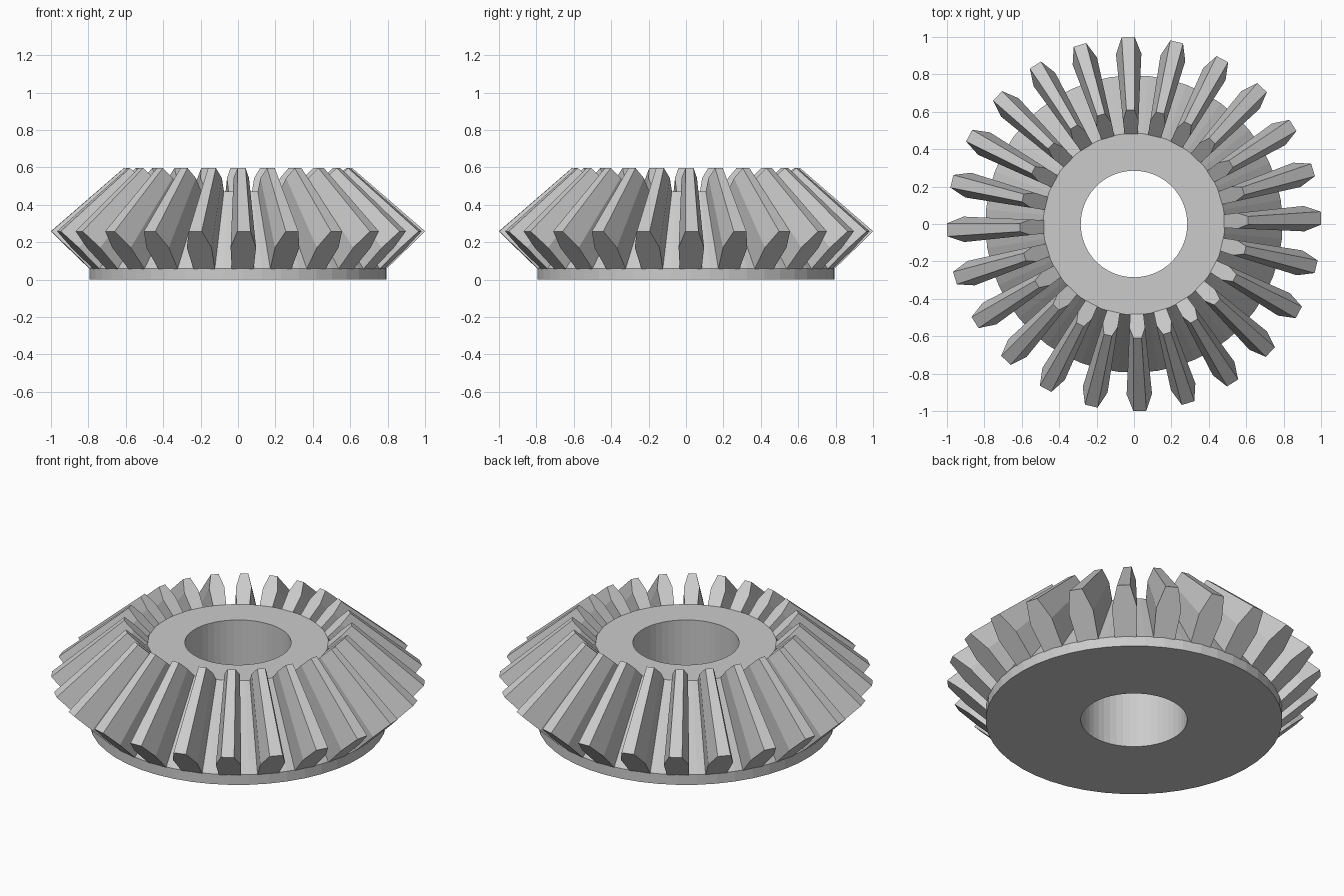
import bpy, bmesh, math
from mathutils import Matrix, Vector

if "Cube" in bpy.data.objects:
    bpy.data.objects.remove(bpy.data.objects["Cube"])

TEETH = 24
OFFSET = math.radians(1.8)   # angle of the first tooth
SEGMENTS = 48
APEX_Z = 1.125               # point where all tooth lines converge
INNER = 0.61                 # scale of the small tooth end towards the apex

steel = bpy.data.materials.new("steel_grey")
steel.diffuse_color = (0.6, 0.6, 0.6, 1)
steel.use_nodes = True
steel.node_tree.nodes["Principled BSDF"].inputs["Base Color"].default_value = steel.diffuse_color


def add_object(name, bm):
    bmesh.ops.recalc_face_normals(bm, faces=bm.faces)
    mesh = bpy.data.meshes.new(name)
    bm.to_mesh(mesh)
    bm.free()
    mesh.materials.append(steel)
    obj = bpy.data.objects.new(name, mesh)
    bpy.context.collection.objects.link(obj)
    return obj


# Gear body: closed profile (radius, height) turned around z, with a bore
profile = [(0.285, 0), (0.795, 0), (0.795, 0.06), (0.485, 0.472), (0.285, 0.472)]
bm = bmesh.new()
rings = []
for i in range(SEGMENTS):
    a = OFFSET + math.tau * i / SEGMENTS
    rings.append([bm.verts.new((r * math.cos(a), r * math.sin(a), z)) for r, z in profile])
for i, ring in enumerate(rings):
    nxt = rings[(i + 1) % SEGMENTS]
    for j in range(len(profile)):
        k = (j + 1) % len(profile)
        bm.faces.new((ring[j], nxt[j], nxt[k], ring[k]))
add_object("gear_body", bm)

# Teeth: six-sided section at the large end, shrunk towards the apex
root, tip = Vector((0.79, 0, 0.055)), Vector((1.0, 0, 0.258))
levels = [(-0.03, 0.058), (0.57, 0.068), (1.0, 0.035)]   # position up the tooth, half width
half = [(root.lerp(tip, t), w) for t, w in levels]
section = [p + Vector((0, w, 0)) for p, w in half]
section += [p - Vector((0, w, 0)) for p, w in reversed(half)]
apex = Vector((0, 0, APEX_Z))

bm = bmesh.new()
for i in range(TEETH):
    turn = Matrix.Rotation(OFFSET + math.tau * i / TEETH, 3, 'Z')
    outer = [bm.verts.new(turn @ p) for p in section]
    inner = [bm.verts.new(turn @ apex.lerp(p, INNER)) for p in section]
    bm.faces.new(outer)
    bm.faces.new(inner[::-1])
    for j in range(len(section)):
        k = (j + 1) % len(section)
        bm.faces.new((outer[j], inner[j], inner[k], outer[k]))
add_object("gear_teeth", bm)
